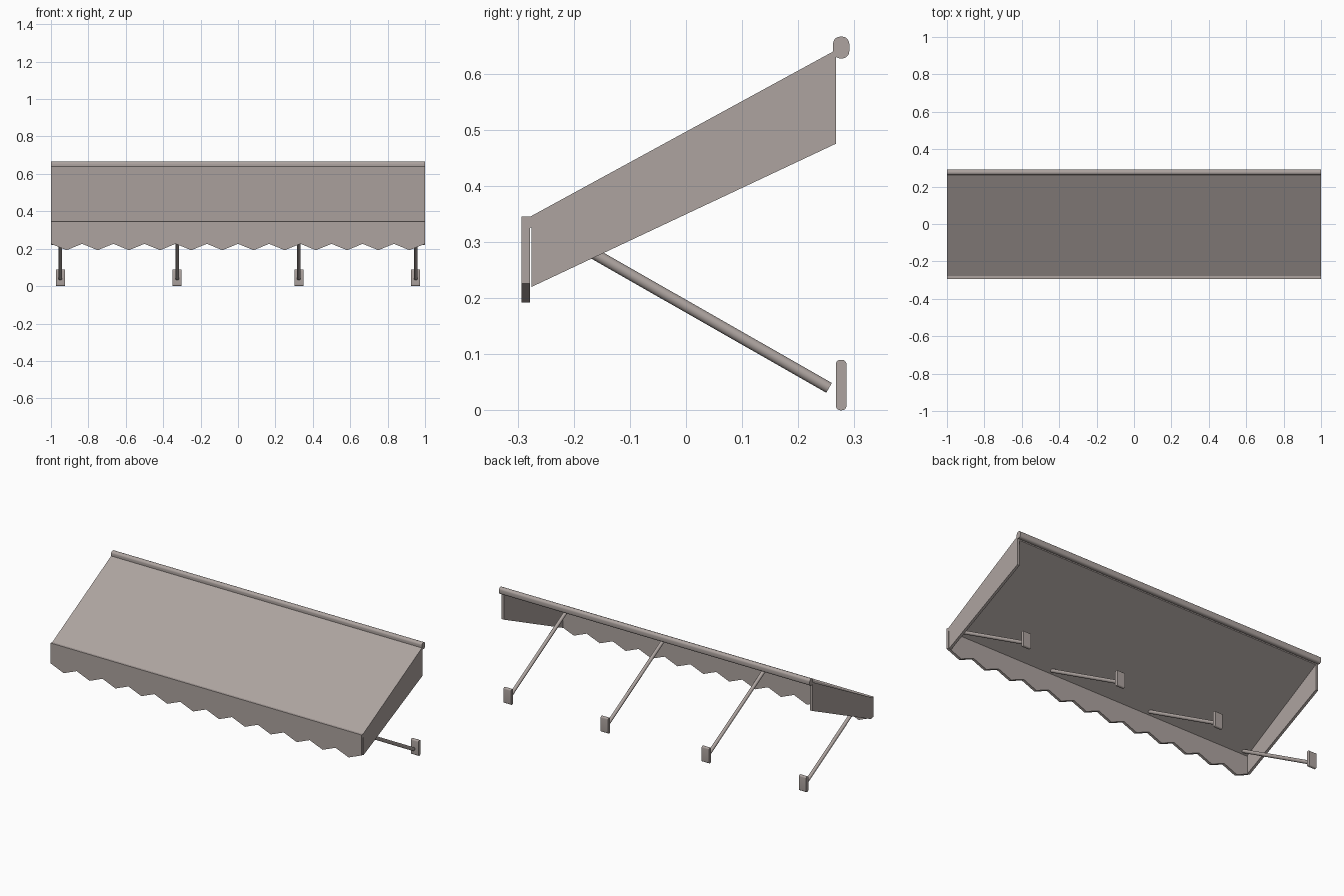
import bpy, bmesh, math
from mathutils import Vector

cube = bpy.data.objects.get("Cube")
if cube:
    bpy.data.objects.remove(cube, do_unlink=True)

taupe = bpy.data.materials.new("taupe")
taupe.use_nodes = True
color = (0.42, 0.37, 0.35, 1)
taupe.diffuse_color = color
taupe.node_tree.nodes["Principled BSDF"].inputs["Base Color"].default_value = color


def finish(obj, smooth=False):
    """Apply the colour and, on rounded parts, smooth shading."""
    obj.data.materials.clear()
    obj.data.materials.append(taupe)
    if smooth:
        bpy.ops.object.select_all(action="DESELECT")
        obj.select_set(True)
        bpy.context.view_layer.objects.active = obj
        bpy.ops.object.shade_smooth_by_angle(angle=math.radians(40))


def prism(name, profile, start, offset, round_radius=0):
    """Extrude a flat profile by offset; round its corners if asked."""
    bm = bmesh.new()
    face = bm.faces.new([bm.verts.new(Vector(p) + Vector(start)) for p in profile])
    result = bmesh.ops.extrude_face_region(bm, geom=[face], use_keep_orig=True)
    moved = [g for g in result["geom"] if isinstance(g, bmesh.types.BMVert)]
    bmesh.ops.translate(bm, verts=moved, vec=offset)
    bmesh.ops.recalc_face_normals(bm, faces=bm.faces[:])
    if round_radius:
        direction = Vector(offset).normalized()
        edges = [e for e in bm.edges
                 if abs((e.verts[0].co - e.verts[1].co).normalized().dot(direction)) > 0.99]
        bmesh.ops.bevel(bm, geom=edges, offset=round_radius, segments=5,
                        profile=0.5, affect="EDGES")
    mesh = bpy.data.meshes.new(name)
    bm.to_mesh(mesh)
    bm.free()
    obj = bpy.data.objects.new(name, mesh)
    bpy.context.collection.objects.link(obj)
    finish(obj, smooth=round_radius > 0)
    return obj


def side_profile(points):
    return [(0, y, z) for y, z in points]


def box_profile(y0, y1, z0, z1):
    return side_profile([(y0, z0), (y1, z0), (y1, z1), (y0, z1)])


# Sloping canopy roof
prism("canopy_roof",
      side_profile([(-0.278, 0.345), (0.267, 0.642), (0.267, 0.623), (-0.278, 0.325)]),
      (-1, 0, 0), (2, 0, 0))

# Side panels, set just behind the valance
for name, x in (("right_side_panel", -1), ("left_side_panel", 0.985)):
    prism(name,
          side_profile([(-0.275, 0.22), (0.267, 0.475), (0.267, 0.641), (-0.275, 0.346)]),
          (x, 0, 0), (0.015, 0, 0))

# Front valance with a zigzag lower edge
teeth = 12
zigzag = [(-1 + i / teeth, 0, 0.192 if i % 2 else 0.226) for i in range(2 * teeth + 1)]
prism("front_valance", [(1, 0, 0.345), (-1, 0, 0.345)] + zigzag,
      (0, -0.293, 0), (0, 0.015, 0))

# Rounded wall rail along the back
prism("wall_rail", box_profile(0.262, 0.291, 0.627, 0.666),
      (-1, 0, 0), (2, 0, 0), 0.013)

# Support arms and their wall brackets
low, high = Vector((0, 0.255, 0.04)), Vector((0, -0.262, 0.335))
for i, x in enumerate((-0.95, -0.325, 0.325, 0.95), 1):
    prism(f"wall_bracket_{i}", box_profile(0.267, 0.286, 0, 0.09),
          (x - 0.024, 0, 0), (0.048, 0, 0), 0.008)
    bpy.ops.mesh.primitive_cylinder_add(
        vertices=24, radius=0.01, depth=(high - low).length,
        location=(low + high) / 2 + Vector((x, 0, 0)),
        rotation=(high - low).to_track_quat("Z", "Y").to_euler())
    arm = bpy.context.object
    arm.name = f"support_arm_{i}"
    finish(arm, smooth=True)
